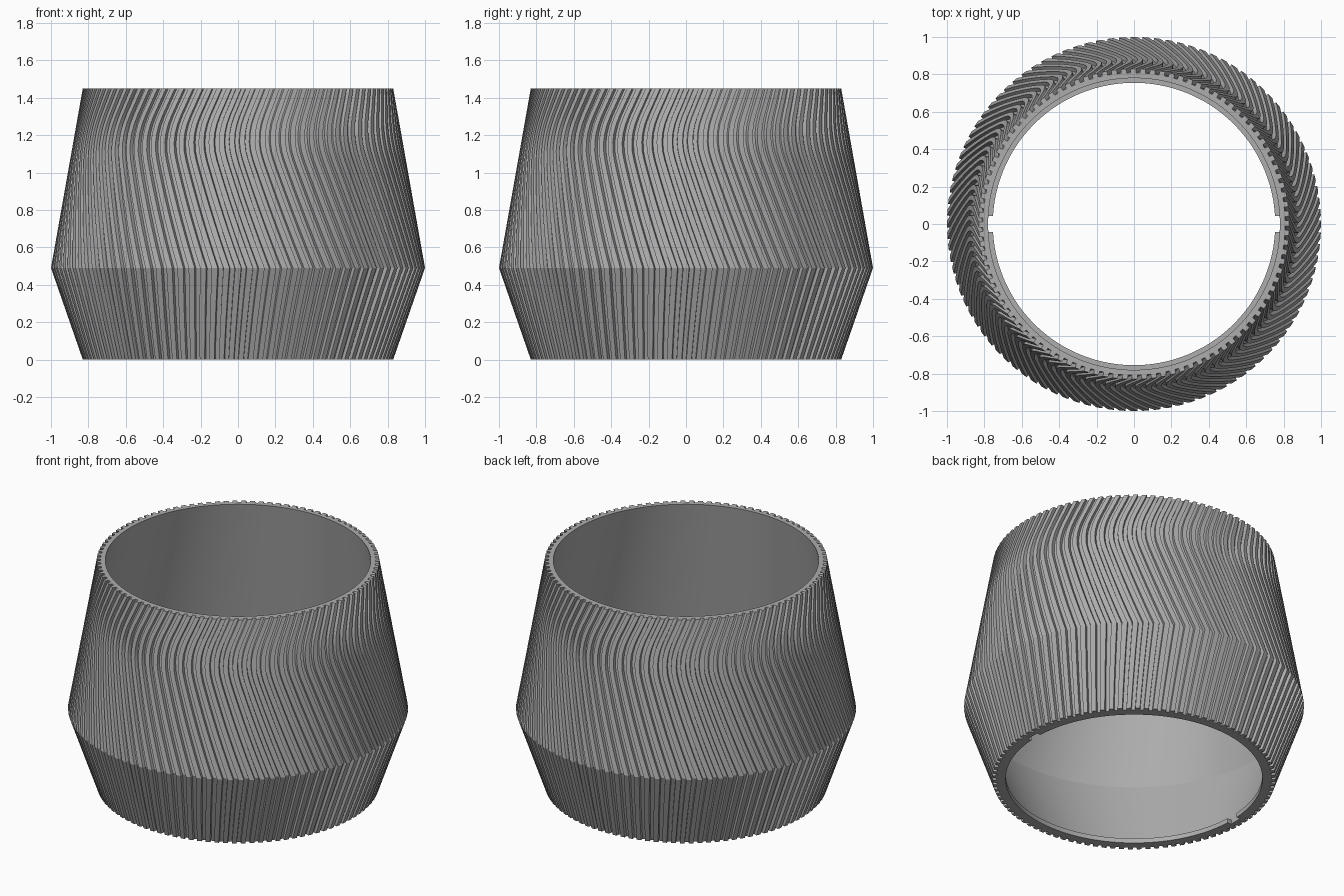
import bpy, math

cube = bpy.data.objects.get("Cube")
if cube:
    bpy.data.objects.remove(cube, do_unlink=True)

RIBS = 100
HEIGHT, WAIST = 1.45, 0.49
DEPTH = 0.022          # rib height above the shell
TURN = 2 * math.pi

grey = bpy.data.materials.new("plain grey")
grey.use_nodes = True
colour = (0.42, 0.42, 0.42, 1)
grey.diffuse_color = colour
grey.node_tree.nodes["Principled BSDF"].inputs["Base Color"].default_value = colour


def radius(z, end, waist):
    """Double cone profile, widest at the waist."""
    t = z / WAIST if z < WAIST else (HEIGHT - z) / (HEIGHT - WAIST)
    return end + (waist - end) * t


def twist(z):
    """Ribs lean one way, break at the waist, then bend back near the top."""
    if z < WAIST:
        return 0.045 * z / WAIST
    low, high, bend = -0.36, 0.5, 0.12
    start, end = 1.19 - bend, 1.19 + bend
    angle = 0.045 + low * (min(z, start) - WAIST)
    if z > start:
        u = min(z, end) - start
        angle += low * u + (high - low) * u * u / (4 * bend)
    if z > end:
        angle += high * (z - end)
    return angle


def make_object(name, verts, faces):
    mesh = bpy.data.meshes.new(name)
    mesh.from_pydata(verts, [], faces)
    mesh.materials.append(grey)
    mesh.update()
    obj = bpy.data.objects.new(name, mesh)
    bpy.context.collection.objects.link(obj)
    return obj


def polar(r, a, z):
    return (r * math.cos(a), r * math.sin(a), z)


# Ribbed shell: outer rings go up, inner rings come back down, closed in a loop
levels = [WAIST * i / 4 for i in range(4)]
levels += [WAIST + (HEIGHT - WAIST) * i / 20 for i in range(21)]
section = [(0.0, 0), (0.04, 1), (0.56, 1), (0.60, 0)]   # one rib across its pitch
rings = []
for z in levels:
    base = radius(z, 0.808, 0.978)
    rings.append([polar(base + DEPTH * up, TURN * (k + f) / RIBS + twist(z), z)
                  for k in range(RIBS) for f, up in section])
for z in (HEIGHT, WAIST, 0):
    rings.append([polar(radius(z, 0.78, 0.95), TURN * (k + f) / RIBS + twist(z), z)
                  for k in range(RIBS) for f, up in section])

n = RIBS * len(section)
verts = [v for ring in rings for v in ring]
faces = []
for i in range(len(rings)):
    a, b = i * n, (i + 1) % len(rings) * n
    for j in range(n):
        k = (j + 1) % n
        faces.append((a + j, a + k, b + k, b + j))
shell = make_object("ribbed_shell", verts, faces)

# Smooth the shell, keeping rib edges and the waist crisp
bpy.ops.object.select_all(action="DESELECT")
shell.select_set(True)
bpy.context.view_layer.objects.active = shell
bpy.ops.object.shade_smooth_by_angle(angle=math.radians(20))


# Bottom lip: two half rings leaving a notch on each side
def half_lip(name, start):
    steps, gap = 64, 0.055
    profile = [(0.755, 0), (0.785, 0), (0.785, 0.03), (0.755, 0.03)]
    verts, faces = [], []
    for i in range(steps + 1):
        a = start + gap + (math.pi - 2 * gap) * i / steps
        verts += [polar(r, a, z) for r, z in profile]
    for i in range(steps):
        for j in range(4):
            k = (j + 1) % 4
            faces.append((4 * i + j, 4 * i + 4 + j, 4 * i + 4 + k, 4 * i + k))
    faces += [(0, 1, 2, 3), tuple(4 * steps + j for j in (3, 2, 1, 0))]
    lip = make_object(name, verts, faces)
    lip.data.flip_normals()
    lip.select_set(True)
    bpy.context.view_layer.objects.active = lip
    bpy.ops.object.shade_smooth_by_angle(angle=math.radians(20))


half_lip("back_lip", 0)
half_lip("front_lip", math.pi)
